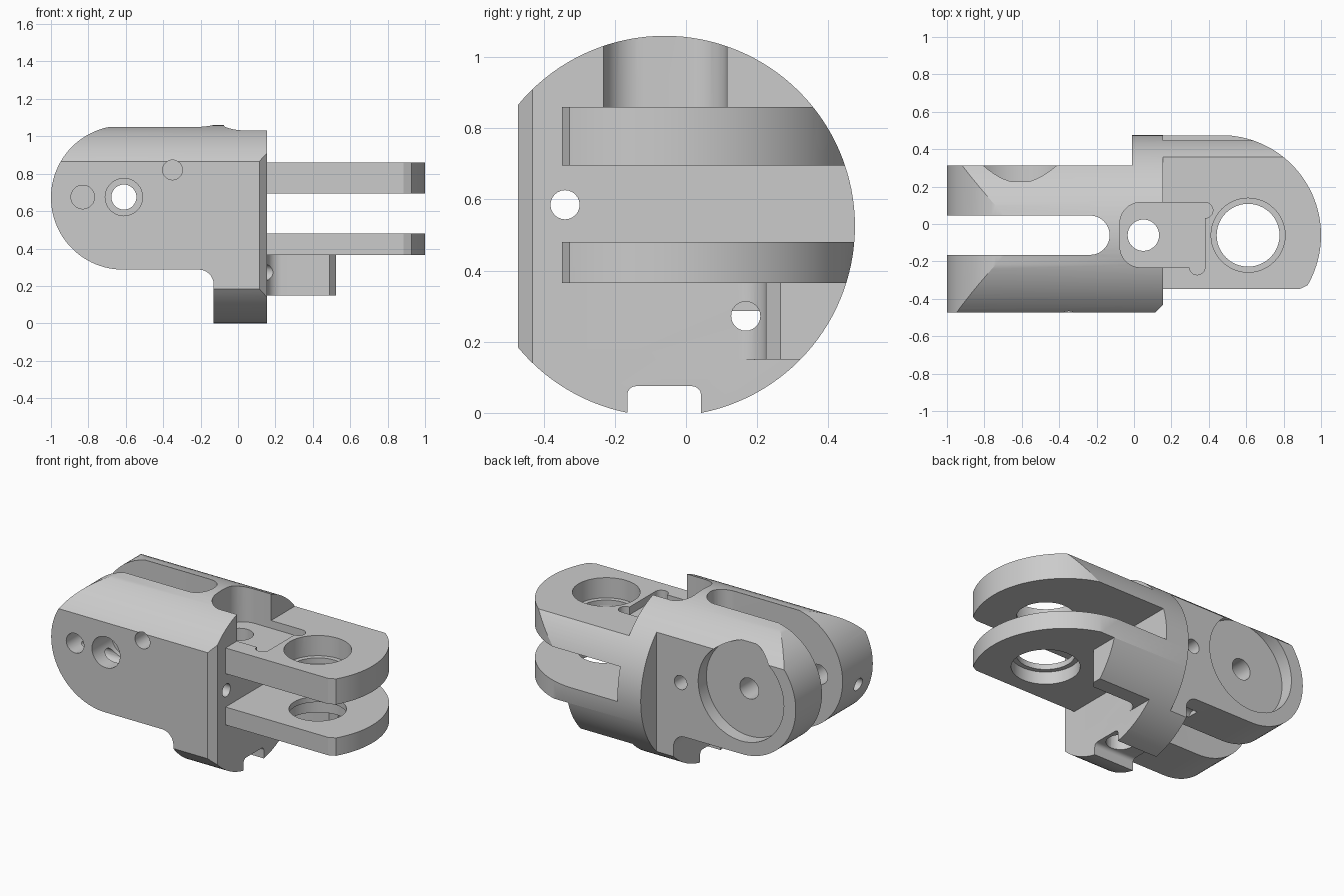
import bpy, bmesh
from math import cos, sin, radians

if "Cube" in bpy.data.objects:
    bpy.data.objects.remove(bpy.data.objects["Cube"])

CY, CZ, R = -0.06, 0.525, 0.535      # axis and radius of the round bar stock


def arc(cx, cy, r, a0, a1, n=16):
    return [(cx + r * cos(radians(a0 + (a1 - a0) * i / n)),
             cy + r * sin(radians(a0 + (a1 - a0) * i / n))) for i in range(n + 1)]


def circle(cx, cy, r, n=48):
    return arc(cx, cy, r, 0, 360, n)[:-1]


def rect(a0, a1, b0, b1):
    return [(a0, b0), (a1, b0), (a1, b1), (a0, b1)]


def round_rect(a0, a1, b0, b1, r_left, r_right):
    l, q = r_left, r_right
    return (arc(a0 + l, b0 + l, l, 180, 270, 10) + arc(a1 - q, b0 + q, q, 270, 360, 10)
            + arc(a1 - q, b1 - q, q, 0, 90, 10) + arc(a0 + l, b1 - l, l, 90, 180, 10))


def prism(name, pts, axis, lo, hi):
    """Extrude a 2D profile along an axis: x takes (y,z), y takes (x,z), z takes (x,y)."""
    place = {'x': lambda p, t: (t, p[0], p[1]),
             'y': lambda p, t: (p[0], t, p[1]),
             'z': lambda p, t: (p[0], p[1], t)}[axis]
    bm = bmesh.new()
    a = [bm.verts.new(place(p, lo)) for p in pts]
    b = [bm.verts.new(place(p, hi)) for p in pts]
    bm.faces.new(a)
    bm.faces.new(b[::-1])
    n = len(pts)
    for i in range(n):
        j = (i + 1) % n
        bm.faces.new((a[j], a[i], b[i], b[j]))
    bmesh.ops.recalc_face_normals(bm, faces=bm.faces)
    me = bpy.data.meshes.new(name)
    bm.to_mesh(me)
    bm.free()
    ob = bpy.data.objects.new(name, me)
    bpy.context.collection.objects.link(ob)
    return ob


def combine(target, tool, op):
    tool.hide_render = True
    m = target.modifiers.new(op, 'BOOLEAN')
    m.operation, m.object, m.solver = op, tool, 'EXACT'
    bpy.context.view_layer.objects.active = target
    bpy.ops.object.modifier_apply(modifier=m.name)
    bpy.data.objects.remove(tool)


# round bar stock
body = prism("hinge_knuckle", circle(CY, CZ, R, 128), 'x', -1.1, 1.1)

# side silhouette: rounded tongue end, lower boss, key block and lugs
side = (arc(-0.615, 0.672, 0.385, 90, 270, 48) + arc(-0.21, 0.207, 0.08, 90, 0, 10)
        + [(-0.13, -0.1), (0.155, -0.1), (0.155, 0.15), (0.525, 0.15), (0.525, 0.365),
           (1.05, 0.365), (1.05, 0.86), (0.155, 0.86), (0.155, 1.1), (-0.5, 1.1), (-0.615, 1.065)])
combine(body, prism("side_outline", side, 'y', -1, 1), 'INTERSECT')

# plan outline: front flat with chamfer, round lug tip, stepped back flat
plan = ([(-1.1, -0.472), (0.115, -0.472), (0.155, -0.432), (0.155, -0.348), (0.885, -0.348)]
        + arc(0.465, CY, 0.535, -30, 90, 40)
        + [(0.3, 0.5), (-0.01, 0.5), (-0.01, 0.312), (-1.1, 0.312)])
combine(body, prism("plan_outline", plan, 'z', -1, 2), 'INTERSECT')

# clearance beside the key block under the lower lug
under = ([(1.2, -0.7), (1.2, 0.265), (0.525, 0.265), (0.49, 0.225)]
         + arc(0.235, 0.145, 0.08, 90, 180, 10) + [(0.155, -0.7)])

slot = [(-1.2, -0.165)] + arc(-0.235, CY, 0.105, -90, 90, 24) + [(-1.2, 0.045)]

# name, profile, axis, start, end of everything machined away
cuts = [
    ("lug_gap", rect(0.155, 1.2, 0.48, 0.695), 'y', -1, 1),
    ("under_lug", under, 'z', -0.2, 0.365),
    ("tongue_slot", slot, 'z', -0.2, 1.3),
    ("bottom_groove", round_rect(-0.165, 0.042, -0.1, 0.075, 0.025, 0.025), 'x', -0.3, 0.3),
    ("top_pocket", round_rect(-0.075, 0.38, -0.232, 0.115, 0.11, 0.01), 'z', 0.81, 1.3),
    ("pocket_ear_back", circle(0.38, 0.073, 0.042, 24), 'z', 0.81, 1.3),
    ("pocket_ear_front", circle(0.338, -0.23, 0.042, 24), 'z', 0.81, 1.3),
    ("vertical_bore", circle(0.05, CY, 0.084, 32), 'z', -0.2, 1.3),
    ("lug_bore", circle(0.61, CY, 0.168), 'z', 0.2, 1.3),
    ("upper_bearing_seat", circle(0.61, CY, 0.198), 'z', 0.73, 1.3),
    ("lower_bearing_seat", circle(0.61, CY, 0.198), 'z', 0.2, 0.445),
    ("disc_recess", circle(-0.61, 0.675, 0.305, 64), 'y', 0.228, 0.7),
    ("pivot_bore", circle(-0.61, 0.675, 0.067, 32), 'y', -0.8, 0.8),
    ("pivot_counterbore", circle(-0.61, 0.675, 0.1, 32), 'y', -0.8, -0.27),
    ("stop_pin_hole", circle(-0.83, 0.675, 0.063, 32), 'y', -0.8, -0.1),
    ("upper_pin_hole", circle(-0.35, 0.82, 0.053, 32), 'y', -0.8, -0.1),
    ("back_pin_hole", circle(-0.18, 0.63, 0.045, 32), 'y', 0.12, 0.38),
    ("cable_hole_front", circle(-0.34, 0.585, 0.041, 24), 'x', -1.2, 0.3),
    ("cable_hole_back", circle(0.168, 0.272, 0.041, 24), 'x', -0.3, 0.45),
]
for name, pts, axis, lo, hi in cuts:
    combine(body, prism(name, pts, axis, lo, hi), 'DIFFERENCE')

# smooth round faces, sharp machined edges
bpy.ops.object.select_all(action='DESELECT')
body.select_set(True)
bpy.context.view_layer.objects.active = body
bpy.ops.object.shade_smooth_by_angle(angle=radians(25))
